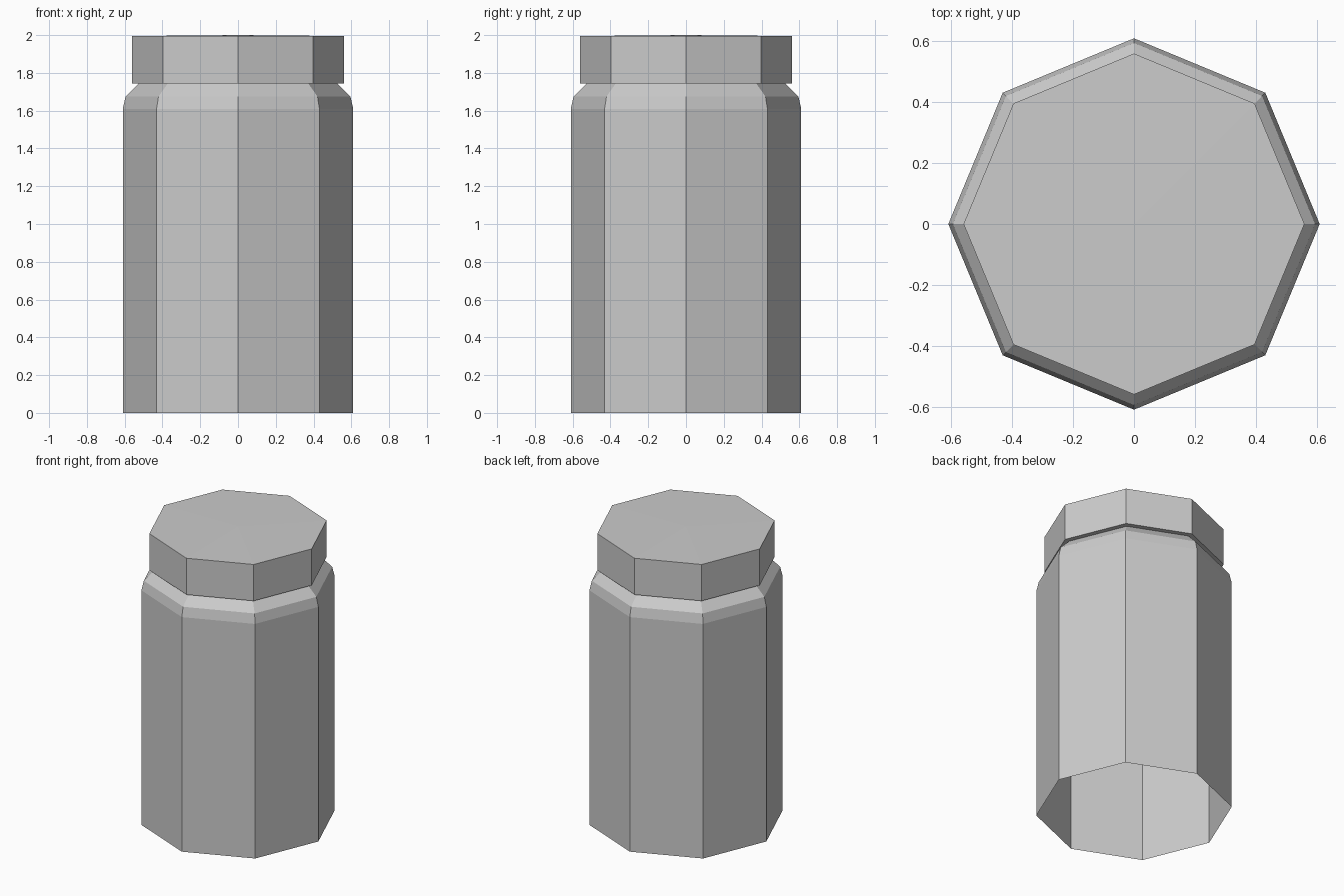
import bpy
import bmesh
from math import cos, sin, tau

SIDES = 8

default = bpy.data.objects.get("Cube")
if default:
    bpy.data.objects.remove(default, do_unlink=True)

# One plain grey for the whole jar
grey = bpy.data.materials.new("plain_grey")
grey.use_nodes = True
colour = (0.6, 0.6, 0.6, 1)
grey.diffuse_color = colour
grey.node_tree.nodes["Principled BSDF"].inputs["Base Color"].default_value = colour


def lathe(name, profile):
    """Spin (radius, height) points into a faceted shell; radius 0 closes it."""
    bm = bmesh.new()
    rings = []
    for r, z in profile:
        if r == 0:
            rings.append([bm.verts.new((0, 0, z))] * SIDES)
        else:
            rings.append([bm.verts.new((r * cos(tau * i / SIDES), r * sin(tau * i / SIDES), z))
                          for i in range(SIDES)])
    for low, high in zip(rings, rings[1:]):
        for i in range(SIDES):
            j = (i + 1) % SIDES
            corners = [low[i], low[j], high[j], high[i]]
            bm.faces.new(list(dict.fromkeys(corners)))
    mesh = bpy.data.meshes.new(name)
    bm.to_mesh(mesh)
    bm.free()
    mesh.materials.append(grey)
    obj = bpy.data.objects.new(name, mesh)
    bpy.context.collection.objects.link(obj)
    return obj


# Body: open underneath, with a rounded shoulder
lathe("jar_body", [(0.61, 0), (0.61, 1.61), (0.595, 1.675), (0.525, 1.745)])

# Lid: closed, with a barely domed top
lathe("jar_lid", [(0, 1.745), (0.56, 1.745), (0.56, 1.995), (0, 2.0)])
